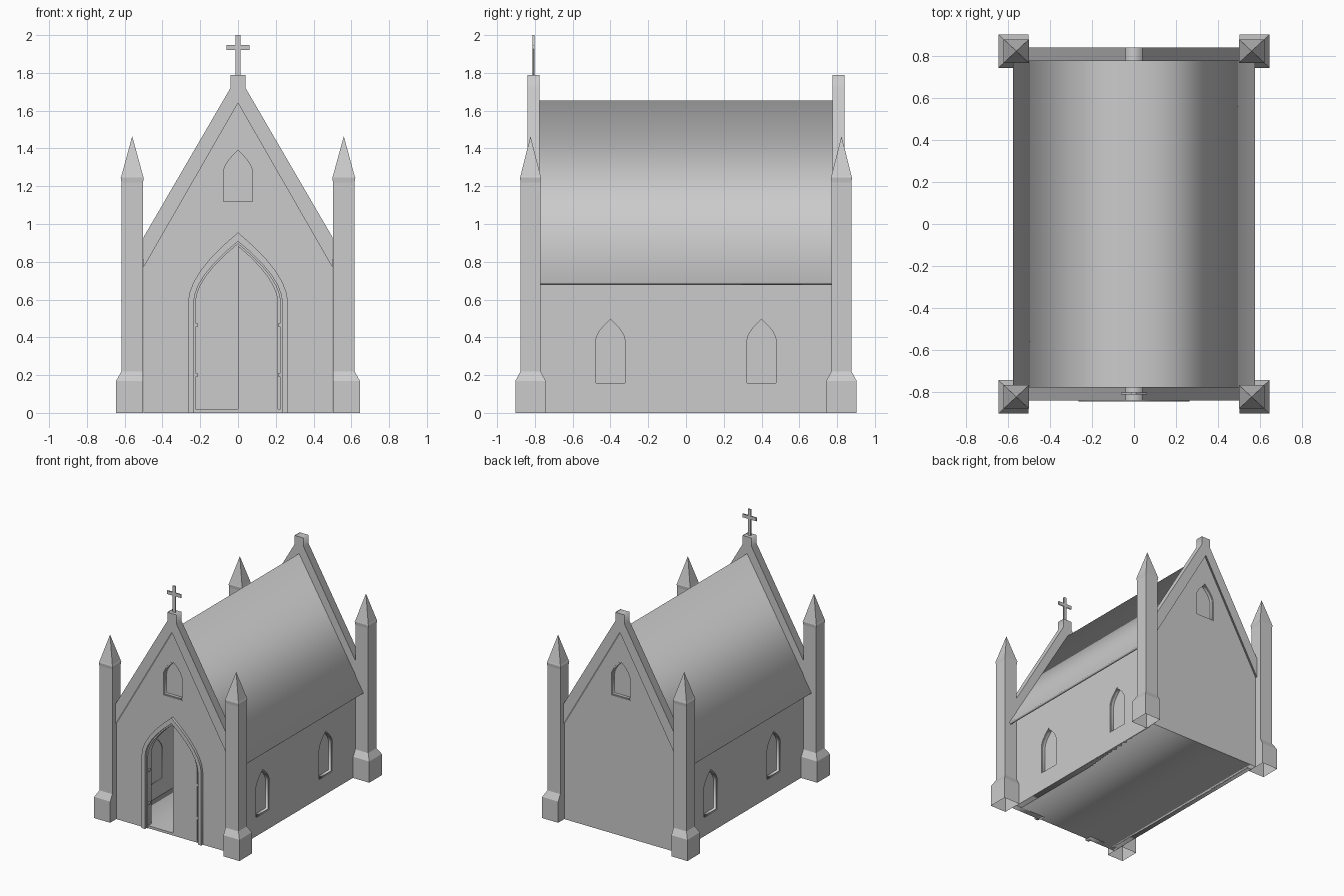
import bpy
import bmesh
from math import radians
from mathutils import Matrix

cube = bpy.data.objects.get("Cube")
if cube:
    bpy.data.objects.remove(cube, do_unlink=True)

stone = bpy.data.materials.new("grey stone")
stone.use_nodes = True
stone.diffuse_color = (0.6, 0.6, 0.6, 1)
stone.node_tree.nodes["Principled BSDF"].inputs["Base Color"].default_value = (0.6, 0.6, 0.6, 1)


def add_object(name, bm):
    mesh = bpy.data.meshes.new(name)
    bmesh.ops.recalc_face_normals(bm, faces=bm.faces)
    bm.to_mesh(mesh)
    bm.free()
    mesh.materials.append(stone)
    obj = bpy.data.objects.new(name, mesh)
    bpy.context.collection.objects.link(obj)
    return obj


def panel(name, loops, near, far, turn=0):
    """Upright plate with holes, between two distances from the centre, turned about z."""
    curve = bpy.data.curves.new(name, 'CURVE')
    curve.dimensions = '2D'
    curve.fill_mode = 'BOTH'
    curve.extrude = (far - near) / 2
    for loop in loops:
        spline = curve.splines.new('POLY')
        spline.points.add(len(loop) - 1)
        for point, (u, z) in zip(spline.points, loop):
            point.co = (u, z, 0, 1)
        spline.use_cyclic_u = True
    temp = bpy.data.objects.new(name + "_outline", curve)
    bpy.context.collection.objects.link(temp)
    graph = bpy.context.evaluated_depsgraph_get()
    mesh = bpy.data.meshes.new_from_object(temp.evaluated_get(graph))
    bm = bmesh.new()
    bm.from_mesh(mesh)
    bpy.data.objects.remove(temp, do_unlink=True)
    bpy.data.meshes.remove(mesh)
    bmesh.ops.remove_doubles(bm, verts=bm.verts, dist=0.0001)
    place = (Matrix.Rotation(radians(turn), 4, 'Z')
             @ Matrix.Translation((0, -(near + far) / 2, 0))
             @ Matrix.Rotation(radians(90), 4, 'X'))
    bm.transform(place)
    return add_object(name, bm)


def arch(w, base, spring, apex, at=0, steps=6):
    """Pointed arch from its right foot over the tip to its left foot."""
    ctrl = spring + 0.42 * (apex - spring)
    half = [(w, base)]
    for i in range(steps + 1):
        t = i / steps
        half.append((w * (1 - t * t),
                     (1 - t) ** 2 * spring + 2 * t * (1 - t) * ctrl + t * t * apex))
    left = [(-u, z) for u, z in reversed(half[:-1])]
    return [(at + u, z) for u, z in half + left]


def rect(u0, u1, z0, z1):
    return [(u0, z0), (u1, z0), (u1, z1), (u0, z1)]


def window(name, base, at, face, turn):
    """Recessed pane with a thin surround; returns the hole outline."""
    hole = arch(0.085, base, base + 0.23, base + 0.355 - 0.065 * (base > 1), at)
    inner = arch(0.077, base + 0.008, base + 0.23, base + 0.345 - 0.065 * (base > 1), at)
    if base > 1:
        hole = arch(0.085, base, base + 0.16, base + 0.29, at)
        inner = arch(0.077, base + 0.008, base + 0.16, base + 0.279, at)
    panel(name + "_surround", [hole, inner], face - 0.03, face - 0.006, turn)
    panel(name + "_pane", [hole], face - 0.045, face - 0.03, turn)
    return hole


# Gable walls with coping
gable = [(-0.5, 0), (-0.5, 0.79), (0, 1.66), (0.5, 0.79), (0.5, 0)]
coping = [(0.5, 0.77), (0.5, 0.93), (0.04, 1.72), (0.04, 1.79),
          (-0.04, 1.79), (-0.04, 1.72), (-0.5, 0.93), (-0.5, 0.77), (0, 1.64)]
doorway = arch(0.225, 0, 0.58, 0.895)
for side, turn, opening in (("front", 0, doorway), ("back", 180, [])):
    hole = window(side + "_window", 1.11, 0, 0.825, turn)
    panel(side + "_wall", [gable + opening, hole], 0.775, 0.825, turn)
    panel(side + "_coping", [coping], 0.775, 0.84, turn)

# Side walls
for side, turn in (("left", 90), ("right", 270)):
    holes = [window(f"{side}_window_{i + 1}", 0.15, at, 0.5, turn)
             for i, at in enumerate((-0.4, 0.4))]
    panel(side + "_wall", [rect(-0.78, 0.78, 0, 0.775)] + holes, 0.45, 0.5, turn)

# Roof and floor
roof = [(0, 1.655), (0.575, 0.69), (0.56, 0.677), (0, 1.615),
        (-0.56, 0.677), (-0.575, 0.69)]
panel("roof", [roof], -0.775, 0.775)
panel("floor", [rect(-0.495, 0.495, 0, 0.02)], -0.82, 0.82)

# Door moulding, one closed door leaf and hinges
panel("door_moulding", [arch(0.265, 0, 0.58, 0.955) + arch(0.235, 0, 0.58, 0.908)[::-1]],
      0.815, 0.845)
leaf = arch(0.213, 0.004, 0.58, 0.885)
panel("door_leaf", [leaf[:len(leaf) // 2 + 1] + [(0, 0.004)]], 0.795, 0.822)
for x in (-0.219, 0.219):
    for z in (0.2, 0.465):
        panel("door_hinge", [rect(x - 0.005, x + 0.005, z - 0.01, z + 0.01)], 0.805, 0.824)

# Cross on the front gable
cross = [(0.012, 1.785), (0.012, 1.92), (0.062, 1.92), (0.062, 1.947),
         (0.012, 1.947), (0.012, 2.0)]
panel("cross", [cross + [(-x, z) for x, z in reversed(cross)]], 0.802, 0.812)


# Corner buttresses with pinnacles: height, inner x, outer x, half depth
rings = [(0, 0.503, 0.645, 0.08), (0.17, 0.503, 0.645, 0.08),
         (0.22, 0.503, 0.617, 0.053), (1.22, 0.503, 0.617, 0.053),
         (1.245, 0.499, 0.621, 0.056), (1.255, 0.503, 0.617, 0.053)]
for sx, x_name in ((1, "left"), (-1, "right")):
    for sy, y_name in ((-1, "front"), (1, "back")):
        bm = bmesh.new()
        previous = None
        for z, x0, x1, d in rings:
            ring = [bm.verts.new((sx * x, sy * (0.823 + y), z))
                    for x, y in ((x0, -d), (x1, -d), (x1, d), (x0, d))]
            if previous:
                for i in range(4):
                    j = (i + 1) % 4
                    bm.faces.new((previous[i], previous[j], ring[j], ring[i]))
            previous = ring
        tip = bm.verts.new((sx * 0.56, sy * 0.823, 1.465))
        for i in range(4):
            bm.faces.new((previous[i], previous[(i + 1) % 4], tip))
        add_object(f"{y_name}_{x_name}_buttress", bm)
